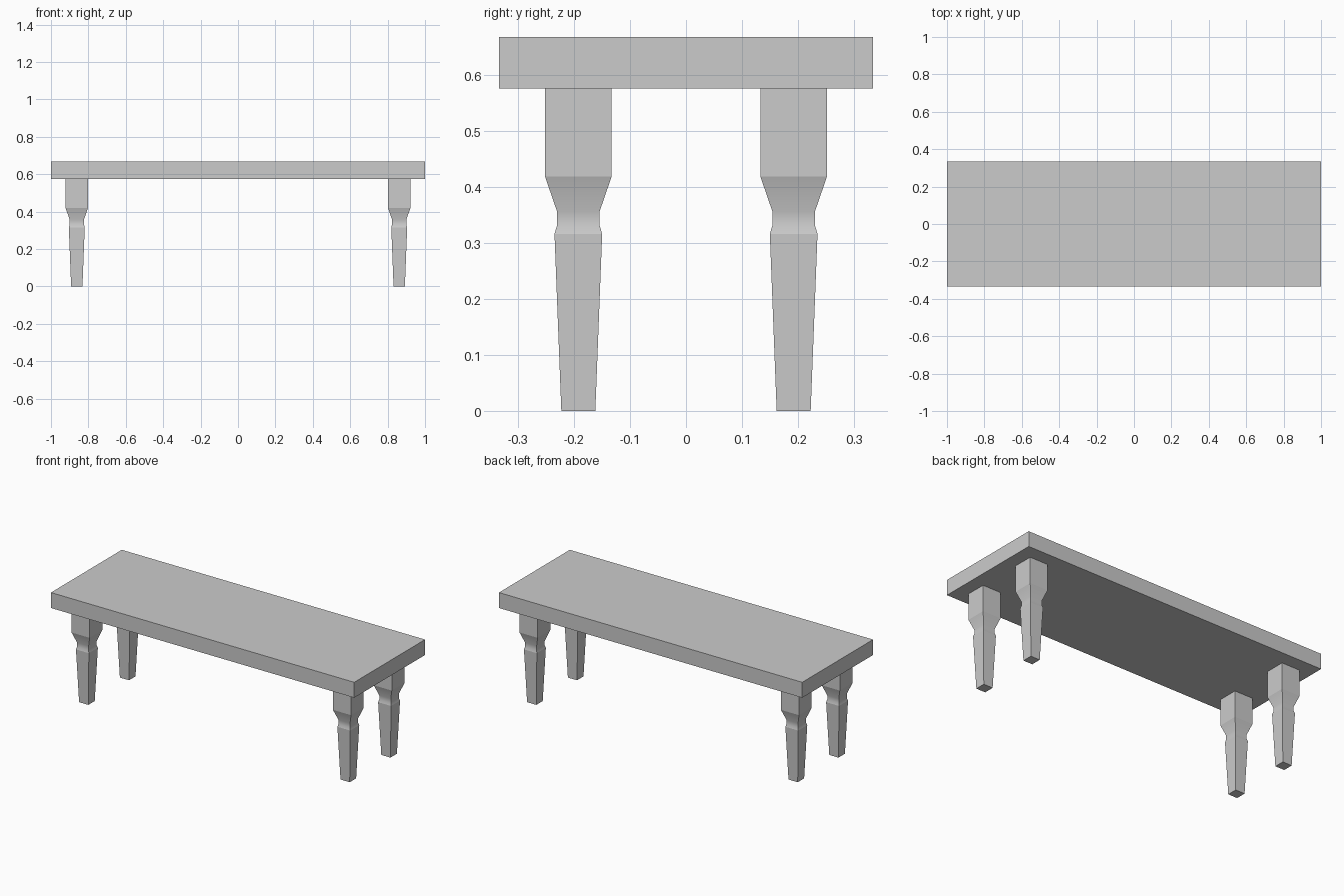
import bpy, bmesh

if "Cube" in bpy.data.objects:
    bpy.data.objects.remove(bpy.data.objects["Cube"])

TOP_Z, UNDER_Z = 0.667, 0.575
LEG_X, LEG_Y = 0.862, 0.192

# Leg profile from floor to tabletop: (height, half width)
PROFILE = [(0, 0.0303), (0.316, 0.0425), (0.331, 0.038),
           (0.356, 0.038), (0.4185, 0.0595), (UNDER_Z, 0.0595)]
SMOOTH_SPANS = {1, 2, 3}  # the softly shaded neck


def make_object(name, bm, location):
    mesh = bpy.data.meshes.new(name)
    bm.to_mesh(mesh)
    bm.free()
    obj = bpy.data.objects.new(name, mesh)
    obj.location = location
    bpy.context.collection.objects.link(obj)
    return obj


def make_leg(name, x, y):
    bm = bmesh.new()
    rings = [[bm.verts.new((sx * h, sy * h, z))
              for sx, sy in ((-1, -1), (1, -1), (1, 1), (-1, 1))]
             for z, h in PROFILE]
    bm.faces.new(rings[0][::-1])
    bm.faces.new(rings[-1])
    for i, (low, high) in enumerate(zip(rings, rings[1:])):
        for k in range(4):
            n = (k + 1) % 4
            face = bm.faces.new((low[k], low[n], high[n], high[k]))
            face.smooth = i in SMOOTH_SPANS
        # Corners of the square section stay crisp
        for k in range(4):
            bm.edges.get((low[k], high[k])).smooth = False
    return make_object(name, bm, (x, y, 0))


# Tabletop slab
bm = bmesh.new()
bmesh.ops.create_cube(bm, size=1)
bmesh.ops.scale(bm, vec=(2, 0.667, TOP_Z - UNDER_Z), verts=bm.verts)
make_object("tabletop", bm, (0, 0, (TOP_Z + UNDER_Z) / 2))

# Four turned-in legs
for side, sx in (("left", -1), ("right", 1)):
    for end, sy in (("front", -1), ("back", 1)):
        make_leg(f"{end}_{side}_leg", sx * LEG_X, sy * LEG_Y)
